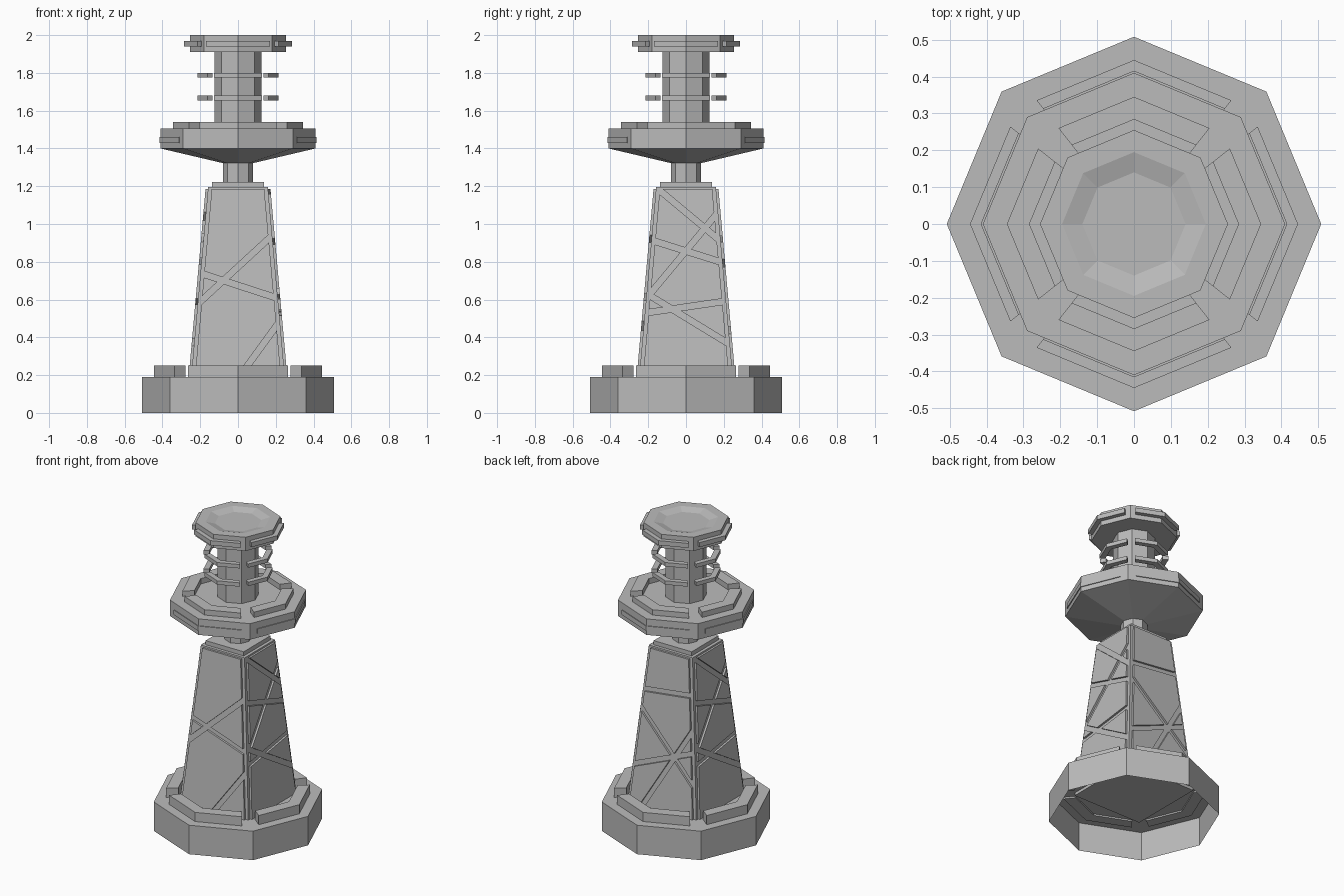
import bpy, bmesh
from math import cos, sin, pi
from mathutils import Vector, Matrix

old = bpy.data.objects.get("Cube")
if old:
    bpy.data.objects.remove(old, do_unlink=True)

GREY = (0.5, 0.5, 0.5, 1)
stone = bpy.data.materials.new("plain grey")
stone.use_nodes = True
stone.diffuse_color = GREY
stone.node_tree.nodes["Principled BSDF"].inputs["Base Color"].default_value = GREY


def finish(name, bm):
    bmesh.ops.recalc_face_normals(bm, faces=bm.faces)
    mesh = bpy.data.meshes.new(name)
    bm.to_mesh(mesh)
    bm.free()
    mesh.materials.append(stone)
    obj = bpy.data.objects.new(name, mesh)
    bpy.context.collection.objects.link(obj)
    return obj


def lathe(name, profile, sides=8, turn=0, close_bottom=True):
    """Faceted solid from (radius, height) pairs."""
    bm = bmesh.new()
    rings = []
    for r, z in profile:
        angles = [turn + 2 * pi * i / sides for i in range(sides)]
        rings.append([bm.verts.new((r * cos(a), r * sin(a), z)) for a in angles])
    for low, high in zip(rings, rings[1:]):
        for i in range(sides):
            j = (i + 1) % sides
            bm.faces.new((low[i], low[j], high[j], high[i]))
    bm.faces.new(rings[-1])
    if close_bottom:
        bm.faces.new(rings[0][::-1])
    return finish(name, bm)


def segments(name, outer, inner, z0, z1, reach=0.84):
    """Four bent blocks around the axis, with gaps on the diagonals."""
    bm = bmesh.new()
    c = cos(pi / 4)

    def end(r, side):
        return Vector((r + reach * r * (c - 1), side * reach * r * c, z0))

    outline = [end(outer, -1), Vector((outer, 0, z0)), end(outer, 1),
               end(inner, 1), Vector((inner, 0, z0)), end(inner, -1)]
    for k in range(4):
        rot = Matrix.Rotation(k * pi / 2, 3, "Z")
        low = [bm.verts.new(rot @ p) for p in outline]
        high = [bm.verts.new(rot @ p + Vector((0, 0, z1 - z0))) for p in outline]
        for i in range(6):
            j = (i + 1) % 6
            bm.faces.new((low[i], low[j], high[j], high[i]))
        for a, b in ((0, 1), (1, 2)):
            bm.faces.new((high[a], high[b], high[5 - b], high[5 - a]))
            bm.faces.new((low[5 - a], low[5 - b], low[b], low[a]))
    return finish(name, bm)


# Base, open underneath
lathe("base", [(0.508, 0), (0.508, 0.19)], close_bottom=False)
segments("base_blocks", 0.445, 0.37, 0.18, 0.25)

# Tapered square tower body
Z0, Z1 = 0.17, 1.195
HALF0, HALF1 = 0.25, 0.158
ROOT2 = 2 ** 0.5
lathe("tower_body", [(HALF0 * ROOT2, Z0), (HALF1 * ROOT2, Z1)], 4, pi / 4)
lathe("tower_cap", [(0.138 * ROOT2, 1.19), (0.138 * ROOT2, 1.222)], 4, pi / 4)


def half_width(z):
    return HALF0 + (HALF1 - HALF0) * (z - Z0) / (Z1 - Z0)


def panels(name, turn, grooves, margin=0.02, width=0.032, depth=0.013):
    """Raised plates on one tower side, split by straight grooves."""
    bm = bmesh.new()
    low, high = 0.19, 1.185
    a, b = half_width(low) - margin, half_width(high) - margin
    quad = [(-a, low), (a, low), (b, high), (-b, high)]
    bm.faces.new([bm.verts.new((u, 0, z)) for u, z in quad])
    for (u0, v0), (u1, v1) in grooves:
        start = Vector((u0, 0, v0))
        normal = Vector((v0 - v1, 0, u1 - u0)).normalized()
        for side in (-1, 1):
            geom = bm.verts[:] + bm.edges[:] + bm.faces[:]
            bmesh.ops.bisect_plane(bm, geom=geom, plane_no=normal,
                                   plane_co=start + normal * side * width / 2)
        gone = [f for f in bm.faces
                if abs((f.calc_center_median() - start).dot(normal)) < width / 2]
        bmesh.ops.delete(bm, geom=gone, context="FACES")
    # Lay the flat plates on the sloping side, then thicken them
    for v in bm.verts:
        v.co.y = -half_width(v.co.z)
    bm.normal_update()
    made = bmesh.ops.extrude_face_region(bm, geom=bm.faces[:], use_keep_orig=True)
    for v in made["geom"]:
        if isinstance(v, bmesh.types.BMVert):
            v.co.y -= depth
    bm.transform(Matrix.Rotation(turn, 4, "Z"))
    finish(name, bm)


front = [((0.16, 0.92), (-0.22, 0.57)), ((-0.2, 0.74), (0.2, 0.61)),
         ((0.21, 0.47), (0.05, 0.25))]
side = [((-0.13, 1.17), (0.17, 0.92)), ((0.16, 1.05), (-0.19, 0.63)),
        ((-0.17, 0.91), (0.18, 0.8)), ((-0.19, 0.62), (0.22, 0.37)),
        ((-0.21, 0.53), (0.2, 0.59))]
back = [((-0.17, 0.92), (0.17, 0.96)), ((-0.18, 0.8), (0.2, 0.42)),
        ((0.18, 0.72), (-0.1, 0.25)), ((-0.22, 0.43), (0.2, 0.6))]
for i, (label, lines) in enumerate((("front", front), ("left", side),
                                    ("back", back), ("right", side))):
    panels(label + "_panels", i * pi / 2, lines)

# Neck and flared platform
lathe("neck", [(0.08, 1.2), (0.08, 1.34)])
lathe("platform", [(0.07, 1.32), (0.41, 1.4), (0.41, 1.505)])
segments("platform_band", 0.416, 0.39, 1.43, 1.46)
segments("platform_blocks", 0.345, 0.27, 1.495, 1.54)

# Upper column with floating rings
lathe("column", [(0.125, 1.49), (0.125, 1.92)])
for i, z in enumerate((1.655, 1.775)):
    segments(f"column_ring_{i + 1}", 0.215, 0.178, z, z + 0.025)

# Head with a dished top
lathe("head", [(0.255, 1.91), (0.255, 2.0), (0.195, 2.0), (0.14, 1.985)])
segments("head_blocks", 0.285, 0.24, 1.94, 1.97)
